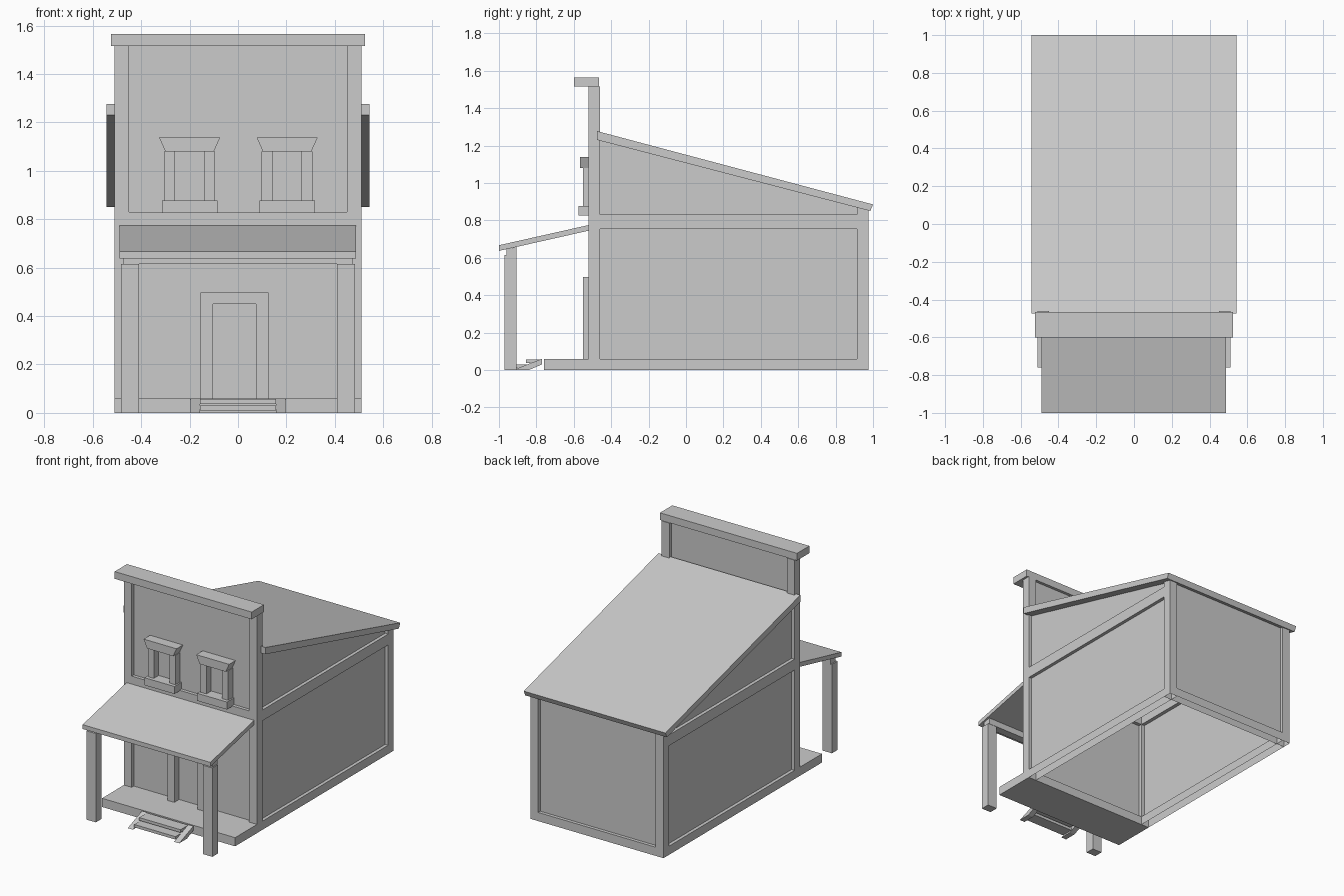
import bpy, bmesh
from mathutils import Vector

cube = bpy.data.objects.get("Cube")
if cube:
    bpy.data.objects.remove(cube)

GREY = (0.6, 0.6, 0.6, 1)
mat = bpy.data.materials.new("plain grey")
mat.use_nodes = True
mat.diffuse_color = GREY
mat.node_tree.nodes["Principled BSDF"].inputs["Base Color"].default_value = GREY


def prism(name, profile, a, b, axis="x", open_bottom=False):
    """Extrude a profile from a to b; profile is (y, z) for axis x, (x, z) for axis y."""
    bm = bmesh.new()

    def place(u, z, t):
        return (t, u, z) if axis == "x" else (u, t, z)

    start = bm.faces.new([bm.verts.new(place(u, z, a)) for u, z in profile])
    ext = bmesh.ops.extrude_face_region(bm, geom=[start], use_keep_orig=True)
    moved = [v for v in ext["geom"] if isinstance(v, bmesh.types.BMVert)]
    bmesh.ops.translate(bm, verts=moved, vec=Vector(place(0, 0, b - a)))
    bmesh.ops.recalc_face_normals(bm, faces=bm.faces)
    if open_bottom:
        low = [f for f in bm.faces if f.normal.z < -0.9]
        bmesh.ops.delete(bm, geom=low, context="FACES_ONLY")
    mesh = bpy.data.meshes.new(name)
    bm.to_mesh(mesh)
    bm.free()
    mesh.materials.append(mat)
    obj = bpy.data.objects.new(name, mesh)
    bpy.context.collection.objects.link(obj)
    return obj


def box(name, x, y, z, open_bottom=False):
    rect = [(y[0], z[0]), (y[1], z[0]), (y[1], z[1]), (y[0], z[1])]
    return prism(name, rect, x[0], x[1], "x", open_bottom)


def eave(y):
    """Height of the underside of the main roof."""
    return 1.23 - 0.26 * (y + 0.475)


W, IN = 0.51, 0.45            # outer and inner faces of the timber frame
FRONT, FRONT_IN = -0.52, -0.46
BACK_IN, BACK = 0.915, 0.975
SILL, MID, MID_TOP, TOP = 0.06, 0.755, 0.83, 1.515

# Porch floor
box("porch_floor", (-W, W), (-0.76, FRONT_IN), (0, SILL))

# Timber frame and wall panels on both sides
for side, s in (("left", 1), ("right", -1)):
    x = sorted((s * IN, s * W))
    box(side + "_front_corner_post", x, (FRONT, FRONT_IN), (SILL, TOP))
    prism(side + "_back_corner_post",
          [(BACK_IN, 0), (BACK, 0), (BACK, eave(BACK)), (BACK_IN, eave(BACK_IN))],
          x[0], x[1], "x", True)
    box(side + "_sill_beam", x, (FRONT_IN, BACK_IN), (0, SILL), True)
    box(side + "_middle_beam", x, (FRONT_IN, BACK_IN), (MID, MID_TOP))
    prism(side + "_wall_panel",
          [(FRONT_IN, SILL), (BACK_IN, SILL), (BACK_IN, eave(BACK_IN)),
           (FRONT_IN, eave(FRONT_IN))],
          s * 0.475, s * 0.487)

# Back wall
box("back_sill_beam", (-IN, IN), (BACK_IN, BACK), (0, SILL), True)
box("back_wall_panel", (-IN, IN), (0.94, 0.952), (SILL, eave(0.94)))

# Front wall and cornice
box("front_middle_beam", (-IN, IN), (FRONT, FRONT_IN), (MID, MID_TOP))
box("front_wall_panel", (-IN, IN), (-0.497, -0.485), (SILL, TOP))
box("front_cornice", (-0.525, 0.525), (-0.6, -0.465), (TOP, 1.565))

# Main sloping roof
prism("main_roof", [(-0.475, 1.23), (0.985, 0.85), (1.0, 0.885), (-0.475, 1.277)],
      -0.543, 0.543)

# Porch roof, beam and posts
prism("porch_roof", [(-1.0, 0.637), (FRONT, 0.745), (FRONT, 0.775), (-1.0, 0.667)],
      -0.49, 0.488)
prism("porch_beam", [(-0.96, 0.615), (-0.905, 0.615), (-0.905, 0.658), (-0.96, 0.646)],
      -0.475, 0.475)
for side, s in (("left", 1), ("right", -1)):
    box(side + "_porch_post", sorted((s * 0.41, s * 0.483)), (-0.97, -0.907), (0, 0.615))

# Door frame
DOOR_Y = (-0.55, -0.49)
box("door_jamb_right", (-0.155, -0.103), DOOR_Y, (SILL, 0.45))
box("door_jamb_left", (0.075, 0.127), DOOR_Y, (SILL, 0.45))
box("door_head", (-0.155, 0.127), DOOR_Y, (0.45, 0.498))

# Upper windows: sill, jambs and flared lintel
for side, c in (("left", 0.203), ("right", -0.2)):
    box(side + "_window_sill", (c - 0.115, c + 0.115), (-0.575, -0.49), (0.825, 0.877))
    for k, s in (("outer", 1 if c > 0 else -1), ("inner", -1 if c > 0 else 1)):
        box(side + "_window_jamb_" + k, sorted((c + s * 0.06, c + s * 0.105)),
            (-0.55, -0.49), (0.877, 1.08))
    prism(side + "_window_lintel",
          [(c - 0.1, 1.08), (c + 0.1, 1.08), (c + 0.126, 1.138), (c - 0.126, 1.138)],
          -0.567, -0.49, "y")

# Entrance steps
for side, s in (("left", 1), ("right", -1)):
    prism(side + "_step_stringer",
          [(-0.925, 0), (-0.84, 0), (-0.77, 0.03), (-0.77, 0.06)], s * 0.158, s * 0.197)
box("lower_step", (-0.158, 0.158), (-0.91, -0.825), (0.01, 0.03))
box("upper_step", (-0.158, 0.158), (-0.855, -0.77), (0.037, 0.057))
